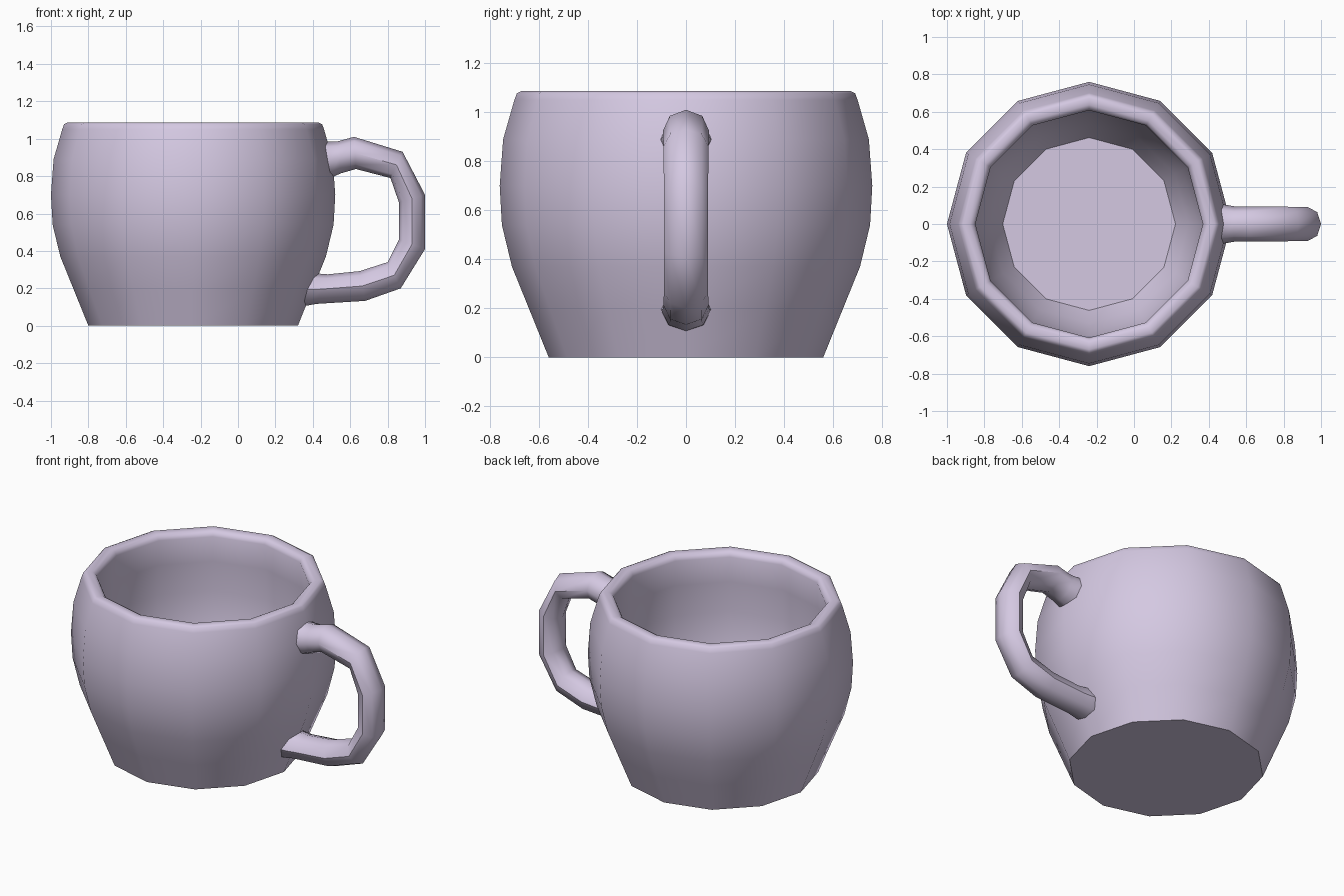
import bpy, bmesh, math
from mathutils import Vector

if "Cube" in bpy.data.objects:
    bpy.data.objects.remove(bpy.data.objects["Cube"])

mat = bpy.data.materials.new("pale lavender")
mat.diffuse_color = (0.66, 0.58, 0.76, 1)
mat.use_nodes = True
mat.node_tree.nodes["Principled BSDF"].inputs["Base Color"].default_value = mat.diffuse_color


def loft(name, rings, cap_first=True, cap_last=True, angle=45):
    """Skin a list of closed rings into one smooth-shaded object."""
    bm = bmesh.new()
    vr = [[bm.verts.new(p) for p in ring] for ring in rings]
    n = len(vr[0])
    for a, b in zip(vr, vr[1:]):
        for i in range(n):
            j = (i + 1) % n
            bm.faces.new((a[i], a[j], b[j], b[i]))
    if cap_first:
        bm.faces.new(vr[0][::-1])
    if cap_last:
        bm.faces.new(vr[-1])
    bmesh.ops.recalc_face_normals(bm, faces=bm.faces)
    me = bpy.data.meshes.new(name)
    bm.to_mesh(me)
    bm.free()
    me.materials.append(mat)
    ob = bpy.data.objects.new(name, me)
    bpy.context.collection.objects.link(ob)
    bpy.ops.object.select_all(action='DESELECT')
    ob.select_set(True)
    bpy.context.view_layer.objects.active = ob
    bpy.ops.object.shade_smooth_by_angle(angle=math.radians(angle))
    return ob


# Cup: twelve-sided, outside up to the rim then down the inside to the floor
SIDES, CX = 12, -0.24
profile = [(0.56, 0), (0.637, 0.19), (0.71, 0.37), (0.751, 0.54), (0.76, 0.70),
           (0.746, 0.89), (0.70, 1.05), (0.69, 1.077), (0.672, 1.086),
           (0.637, 1.084), (0.618, 1.073), (0.608, 1.05),
           (0.618, 0.89), (0.625, 0.70), (0.615, 0.54), (0.58, 0.37),
           (0.53, 0.22), (0.462, 0.09)]
loft("cup_body", [[(CX + r * math.cos(2 * math.pi * i / SIDES),
                    r * math.sin(2 * math.pi * i / SIDES), z)
                   for i in range(SIDES)] for r, z in profile])

# Handle: eight-sided loop, each ring = outer point, inner point, half width
stations = [((0.43, 0.99), (0.455, 0.785), 0.107),
            ((0.48, 0.984), (0.51, 0.797), 0.102),
            ((0.53, 0.985), (0.55, 0.815), 0.094),
            ((0.62, 1.01), (0.63, 0.838), 0.094),
            ((0.88, 0.93), (0.815, 0.79), 0.092),
            ((1.0, 0.70), (0.86, 0.66), 0.09),
            ((1.0, 0.41), (0.86, 0.46), 0.09),
            ((0.87, 0.20), (0.80, 0.34), 0.09),
            ((0.68, 0.133), (0.65, 0.292), 0.092),
            ((0.42, 0.117), (0.48, 0.275), 0.094),
            ((0.37, 0.108), (0.44, 0.278), 0.1),
            ((0.32, 0.105), (0.38, 0.285), 0.103)]
rings = []
for o, i, w in stations:
    o, i = Vector((o[0], 0, o[1])), Vector((i[0], 0, i[1]))
    mid, half = (o + i) / 2, (o - i) / 2
    rings.append([mid + half * math.cos(math.pi * k / 4)
                  + Vector((0, w * math.sin(math.pi * k / 4), 0)) for k in range(8)])
loft("handle", rings, angle=50)
